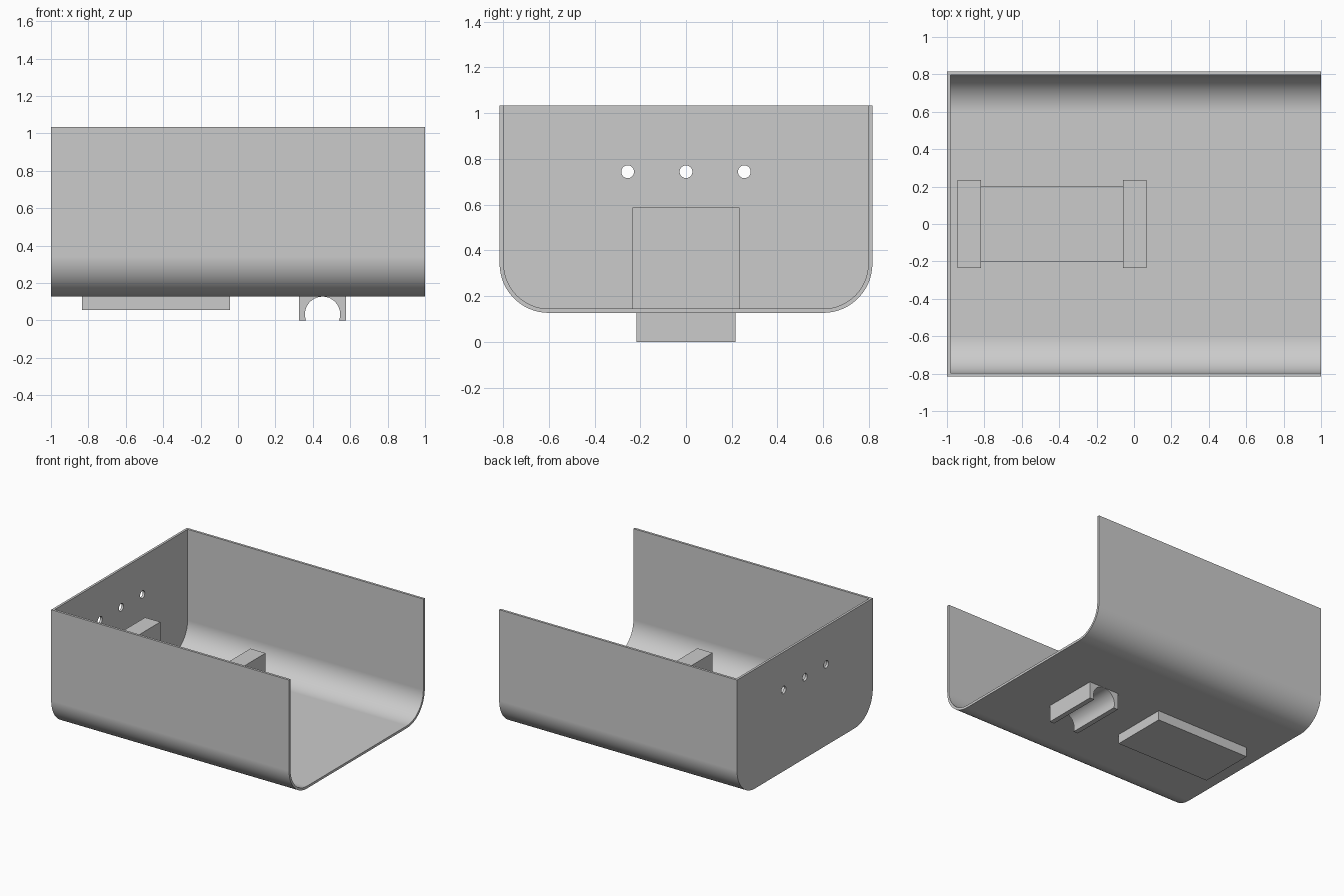
import bpy, bmesh, math
from mathutils import Vector

cube = bpy.data.objects.get("Cube")
if cube:
    bpy.data.objects.remove(cube)

grey = bpy.data.materials.new("light_grey_plastic")
grey.use_nodes = True
colour = (0.6, 0.6, 0.6, 1)
grey.diffuse_color = colour
grey.node_tree.nodes["Principled BSDF"].inputs["Base Color"].default_value = colour

WALL = 0.018
HALF_Y, FLOOR, TOP, RADIUS = 0.815, 0.127, 1.033, 0.215


def prism(name, outline, axis, lo, hi):
    """Extrude a closed 2D outline along x (outline is y, z) or y (outline is x, z)."""
    place = (lambda p, t: (t, p[0], p[1])) if axis == "x" else (lambda p, t: (p[0], t, p[1]))
    bm = bmesh.new()
    face = bm.faces.new([bm.verts.new(place(p, lo)) for p in outline])
    new = bmesh.ops.extrude_face_region(bm, geom=[face])["geom"]
    shift = Vector(place((0, 0), hi - lo))
    bmesh.ops.translate(bm, vec=shift, verts=[g for g in new if isinstance(g, bmesh.types.BMVert)])
    bmesh.ops.recalc_face_normals(bm, faces=bm.faces)
    mesh = bpy.data.meshes.new(name)
    bm.to_mesh(mesh)
    bm.free()
    mesh.materials.append(grey)
    obj = bpy.data.objects.new(name, mesh)
    bpy.context.collection.objects.link(obj)
    return obj


def box(name, x0, x1, half_y, z0, z1):
    return prism(name, [(x0, z0), (x1, z0), (x1, z1), (x0, z1)], "y", -half_y, half_y)


def arc(cx, cz, r, start, end, steps):
    angles = [math.radians(start + (end - start) * i / steps) for i in range(steps + 1)]
    return [(cx + r * math.cos(a), cz + r * math.sin(a)) for a in angles]


def trough(inset, top):
    """Section with a flat floor, rounded lower corners and straight sides."""
    half, r = HALF_Y - inset, RADIUS - inset
    cz = FLOOR + RADIUS
    return ([(-half, top)] + arc(-half + r, cz, r, 180, 270, 24)
            + arc(half - r, cz, r, 270, 360, 24) + [(half, top)])


def activate(obj):
    bpy.ops.object.select_all(action="DESELECT")
    obj.select_set(True)
    bpy.context.view_layer.objects.active = obj


def combine(target, other, operation):
    activate(target)
    mod = target.modifiers.new(operation.lower(), "BOOLEAN")
    mod.operation, mod.solver, mod.object = operation, "EXACT", other
    bpy.ops.object.modifier_apply(modifier=mod.name)
    bpy.data.objects.remove(other)


def finish(obj):
    activate(obj)
    bpy.ops.object.shade_smooth_by_angle(angle=math.radians(30))
    obj.modifiers.new("even_normals", "WEIGHTED_NORMAL").keep_sharp = True


# Open-ended shell with one end wall
shell = prism("shell", trough(0, TOP), "x", -1, 1)
combine(shell, prism("cavity", trough(WALL, TOP + 0.2), "x", -1 + WALL, 1.2), "DIFFERENCE")

# Sunken tray under the floor
P0, P1, PY = -0.817, -0.06, 0.197
combine(shell, box("tray", P0 - WALL, P1 + WALL, PY + WALL, 0.055, FLOOR + 0.009), "UNION")
combine(shell, box("tray_pocket", P0, P1, PY, 0.055 + WALL, 0.4), "DIFFERENCE")

# Three round holes through the end wall
for y in (-0.255, 0, 0.255):
    hole = prism("hole", arc(y, 0.744, 0.028, 0, 360, 32)[:-1], "x", -1.1, -0.9)
    combine(shell, hole, "DIFFERENCE")
finish(shell)

# Upright blocks at both ends of the tray
for name, x0, x1 in (("rear_block", P0 - 0.128, P0), ("middle_block", P1, P1 + 0.128)):
    box(name, x0, x1, 0.234, FLOOR + WALL - 0.004, 0.588)

# Clip under the floor with a round channel
CX, CZ, CR = 0.452, 0.033, 0.094
dip = math.degrees(math.asin(CZ / CR))
clip = prism("axle_clip",
             [(CX - 0.126, 0)] + arc(CX, CZ, CR, 180 + dip, -dip, 40)
             + [(CX + 0.126, 0), (CX + 0.126, FLOOR + 0.006), (CX - 0.126, FLOOR + 0.006)],
             "y", -0.216, 0.216)
finish(clip)
